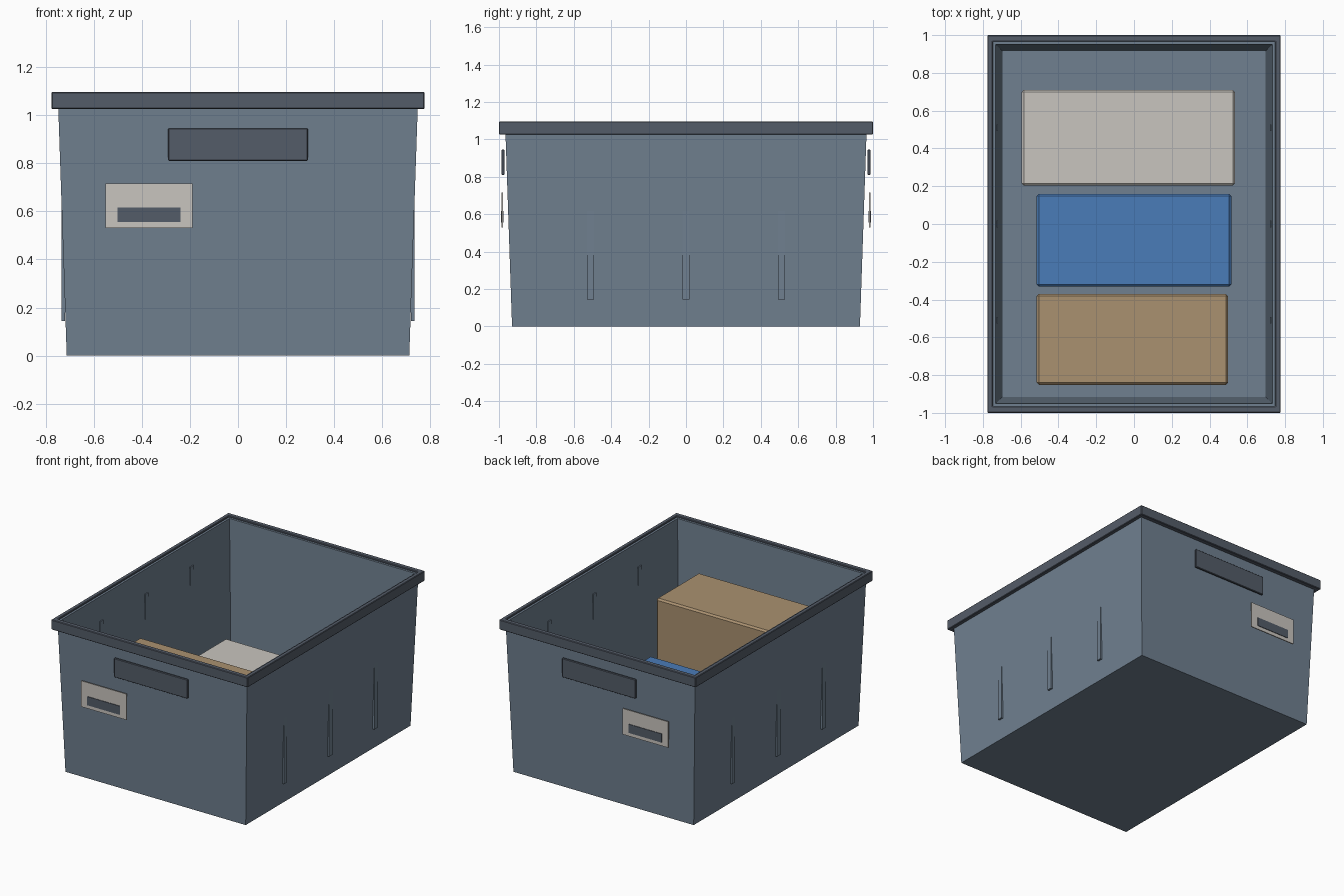
import bpy, bmesh

cube = bpy.data.objects.get("Cube")
if cube:
    bpy.data.objects.remove(cube, do_unlink=True)


def material(name, rgb):
    lin = [((c / 255 + 0.055) / 1.055) ** 2.4 for c in rgb] + [1.0]
    m = bpy.data.materials.new(name)
    m.use_nodes = True
    m.diffuse_color = lin
    bsdf = next(n for n in m.node_tree.nodes if n.type == "BSDF_PRINCIPLED")
    bsdf.inputs["Base Color"].default_value = lin
    return m


slate = material("slate plastic", (112, 128, 144))
dark = material("dark trim", (84, 92, 104))
cream = material("pale card", (201, 197, 191))
blue = material("blue card", (74, 124, 184))
tan = material("tan card", (170, 145, 112))


def finish(name, bm, mat, bevel=0):
    bmesh.ops.recalc_face_normals(bm, faces=bm.faces)
    mesh = bpy.data.meshes.new(name)
    bm.to_mesh(mesh)
    bm.free()
    mesh.materials.append(mat)
    ob = bpy.data.objects.new(name, mesh)
    bpy.context.scene.collection.objects.link(ob)
    if bevel:
        mod = ob.modifiers.new("edge", "BEVEL")
        mod.width, mod.segments = bevel, 1
    return ob


def box(name, x, y, z, mat, bevel=0):
    bm = bmesh.new()
    bmesh.ops.create_cube(bm, size=1)
    for v in bm.verts:
        v.co = [lo + (hi - lo) * (c + 0.5) for c, (lo, hi) in zip(v.co, (x, y, z))]
    return finish(name, bm, mat, bevel)


def shell(name, rings, mat, closed=False, bevel=0):
    """Bridge successive rectangles given as (half x, half y, z)."""
    bm = bmesh.new()
    loops = [[bm.verts.new((sx * hx, sy * hy, z))
              for sx, sy in ((-1, -1), (1, -1), (1, 1), (-1, 1))]
             for hx, hy, z in rings]
    pairs = list(zip(loops, loops[1:]))
    if closed:
        pairs.append((loops[-1], loops[0]))
    else:
        bm.faces.new(loops[0])
        bm.faces.new(loops[-1])
    for a, b in pairs:
        for i in range(4):
            j = (i + 1) % 4
            bm.faces.new((a[i], a[j], b[j], b[i]))
    return finish(name, bm, mat, bevel)


# Tapered open tub and its rim
shell("tub", [(0.712, 0.93, 0), (0.749, 0.967, 1.085),
              (0.732, 0.95, 1.085), (0.696, 0.915, 0.025)], slate)
shell("rim", [(0.776, 1.0, 1.025), (0.776, 1.0, 1.096),
              (0.747, 0.965, 1.096), (0.747, 0.965, 1.025)], dark, True, 0.004)

# Grips and label plates on both ends
for end, s in (("front", -1), ("back", 1)):
    def depth(a, b):
        return sorted((s * a, s * b))
    box(end + "_grip", (-0.29, 0.29), depth(0.97, 0.986), (0.81, 0.945), dark, 0.003)
    box(end + "_label", (-0.55, -0.19), depth(0.979, 0.986), (0.53, 0.715), cream)
    box(end + "_label_strip", (-0.5, -0.24), depth(0.977, 0.99), (0.555, 0.617), dark)

# Thin upright ribs along both sides
for side, s in (("right", -1), ("left", 1)):
    for i, y in enumerate((-0.51, 0, 0.51)):
        box(f"{side}_rib_{i + 1}", sorted((s * 0.72, s * 0.733)),
            (y - 0.018, y + 0.018), (0.145, 0.915), slate)

# Packed boxes inside
box("pale_box", (-0.595, 0.535), (0.203, 0.71), (0.025, 0.36), cream, 0.012)
box("blue_box", (-0.515, 0.515), (-0.332, 0.16), (0.025, 0.40), blue, 0.012)
box("tan_box", (-0.515, 0.498), (-0.852, -0.37), (0.025, 0.80), tan, 0.012)
